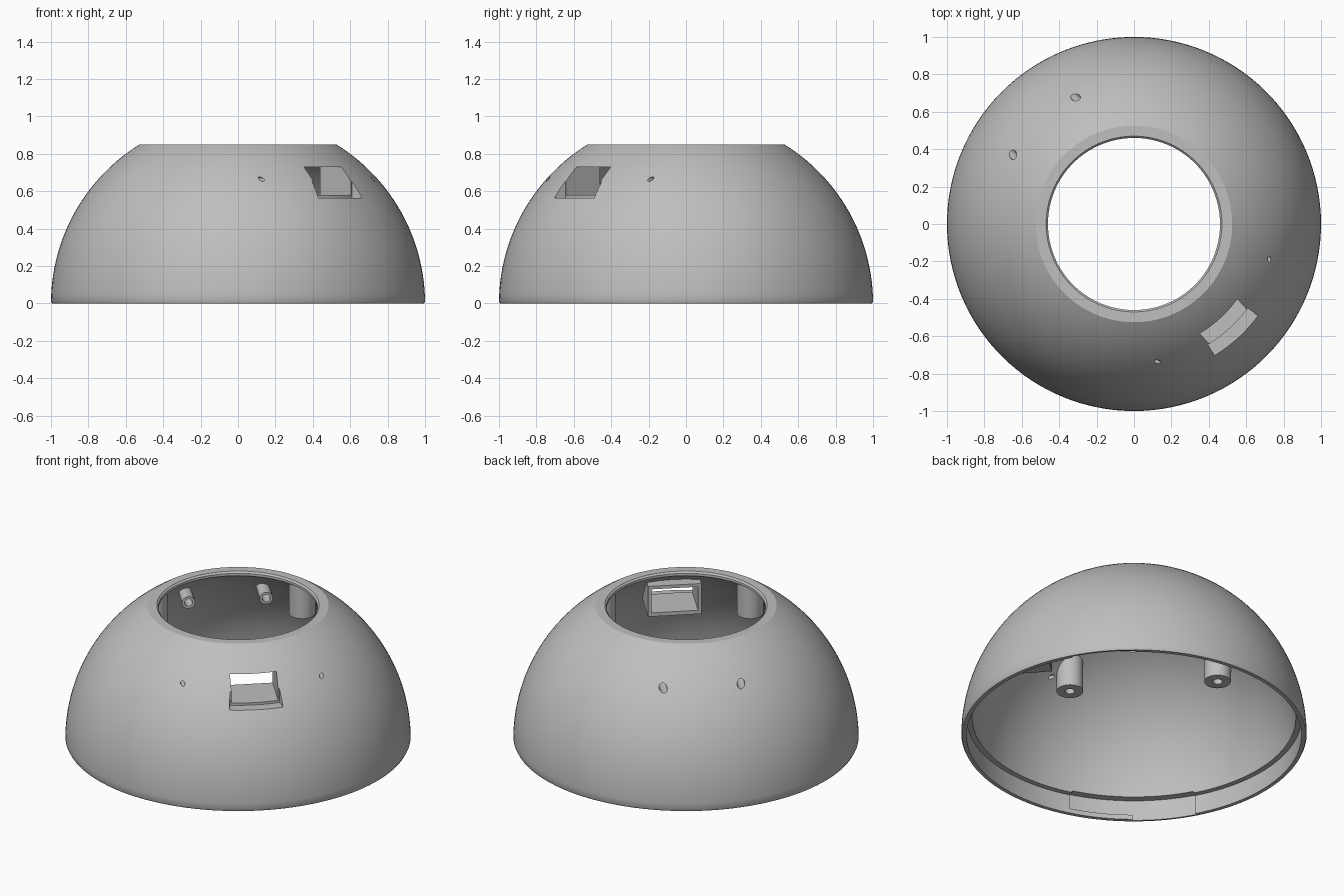
import bpy, bmesh
from math import sin, cos, asin, pi, radians, sqrt
from mathutils import Matrix, Vector

if "Cube" in bpy.data.objects:
    bpy.data.objects.remove(bpy.data.objects["Cube"])

grey = bpy.data.materials.new("plain_grey")
grey.use_nodes = True
grey.diffuse_color = (0.52, 0.52, 0.52, 1)
grey.node_tree.nodes["Principled BSDF"].inputs["Base Color"].default_value = grey.diffuse_color

INNER = 0.945     # inner dome radius
EMBED = 0.968     # fixtures end here, inside the wall
AXIS_Z = 0.665    # height of all sideways bores
Y_AXIS = Matrix.Rotation(pi / 2, 4, 'X')


def finish(bm, name):
    bmesh.ops.recalc_face_normals(bm, faces=bm.faces)
    mesh = bpy.data.meshes.new(name)
    bm.to_mesh(mesh)
    bm.free()
    mesh.materials.append(grey)
    ob = bpy.data.objects.new(name, mesh)
    bpy.context.collection.objects.link(ob)
    return ob


def lathe(name, profile, start=0, end=360, steps=128):
    """Sweep a closed (radius, z) profile around the z axis."""
    bm = bmesh.new()
    face = bm.faces.new([bm.verts.new((r * cos(radians(start)), r * sin(radians(start)), z))
                         for r, z in profile])
    full = end - start >= 360
    geom = [face] + list(face.edges) + list(face.verts)
    if full:
        edges = list(face.edges)
        bm.faces.remove(face)
        geom = edges + list(bm.verts)
    else:
        bmesh.ops.duplicate(bm, geom=[face])
    bmesh.ops.spin(bm, geom=[g for g in geom if not isinstance(g, bmesh.types.BMFace)],
                   cent=(0, 0, 0), axis=(0, 0, 1), angle=radians(end - start), steps=steps)
    bmesh.ops.remove_doubles(bm, verts=bm.verts, dist=1e-4)
    if not full:
        bmesh.ops.holes_fill(bm, edges=[e for e in bm.edges if e.is_boundary], sides=0)
    return finish(bm, name)


def sector(name, r0, r1, z0, z1, start, end):
    return lathe(name, [(r0, z0), (r1, z0), (r1, z1), (r0, z1)], start, end, 12)


def rod(name, radius, a, b, along_y=False, sides=32):
    """Cylinder from a to b along z, or along y."""
    bm = bmesh.new()
    a, b = Vector(a), Vector(b)
    bmesh.ops.create_cone(bm, cap_ends=True, segments=sides, radius1=radius,
                          radius2=radius, depth=(b - a).length)
    if along_y:
        bm.transform(Y_AXIS)
    bm.transform(Matrix.Translation((a + b) / 2))
    return finish(bm, name)


def block(name, lo, hi):
    bm = bmesh.new()
    bmesh.ops.create_cube(bm, size=1)
    for v in bm.verts:
        v.co = [l + (c + 0.5) * (h - l) for l, h, c in zip(lo, hi, v.co)]
    return finish(bm, name)


def fit_to_dome(ob, axis, middle, sign):
    """Slide the outer end of a fixture along one axis until it meets the wall."""
    for v in ob.data.vertices:
        if (v.co[axis] - middle) * sign > 0:
            rest = sum(c * c for i, c in enumerate(v.co) if i != axis)
            v.co[axis] = sign * sqrt(EMBED ** 2 - rest)


def cut(ob, cutter):
    mod = ob.modifiers.new("cut", 'BOOLEAN')
    mod.operation, mod.solver, mod.object = 'DIFFERENCE', 'EXACT', cutter
    bpy.context.view_layer.update()
    bpy.context.view_layer.objects.active = ob
    bpy.ops.object.modifier_apply(modifier=mod.name)


cutters, parts = [], []

# Dome shell: outer sphere, flat top ring, inner sphere and thinner bottom lip
a0, a1 = asin(0.012), asin(0.851)
b0, b1 = asin(0.46 / INNER), asin(0.12 / INNER)
n = 28
profile = [(0.994, 0)]
profile += [(cos(a0 + (a1 - a0) * i / n), sin(a0 + (a1 - a0) * i / n)) for i in range(n + 1)]
profile += [(0.47, 0.851), (0.46, 0.841)]
b0 = pi / 2 - b0
profile += [(INNER * cos(b0 + (b1 - b0) * i / n), INNER * sin(b0 + (b1 - b0) * i / n))
            for i in range(n + 1)]
profile += [(0.97, 0.12), (0.97, 0)]
shell = lathe("dome_shell", profile)
parts.append(shell)

# Window with a stepped rim, and the box frame behind it
window = block("window_cutter", (-0.136, -1.1, 0.58), (0.136, -0.4, 0.73))
rim = sector("window_rim_cutter", 0.757, 1.1, 0.565, 0.731, -101, -79)
frame = block("window_frame", (-0.156, -0.9, 0.556), (0.156, -0.5, 0.75))
fit_to_dome(frame, 1, -0.7, -1)
for target, tool in ((shell, window), (shell, rim), (frame, window), (frame, rim)):
    cut(target, tool)
cutters += [window, rim]
parts.append(frame)

for side, word in ((-1, "right"), (1, "left")):
    # Small sight holes beside the window
    hole = rod("sight_hole_cutter", 0.012, (side * 0.405, -0.9, AXIS_Z),
               (side * 0.405, -0.52, AXIS_Z), True, 20)
    cut(shell, hole)
    # Bored tubes on the back wall
    x = side * 0.227
    tube = rod("back_tube_" + word, 0.038, (x, 0.47, AXIS_Z), (x, 0.8, AXIS_Z), True)
    fit_to_dome(tube, 1, 0.6, 1)
    bore = rod("tube_bore_cutter", 0.023, (x, 0.4, AXIS_Z), (x, 1, AXIS_Z), True)
    cut(shell, bore)
    cut(tube, bore)
    parts.append(tube)
    cutters += [hole, bore]

# Four hanging screw posts with blind holes
for k in range(4):
    angle = pi / 4 + k * pi / 2
    x, y = 0.61 * cos(angle), 0.61 * sin(angle)
    post = rod("screw_post_%d" % (k + 1), 0.077, (x, y, 0.575), (x, y, 0.7))
    fit_to_dome(post, 2, 0.64, 1)
    pilot = rod("post_hole_cutter", 0.028, (x, y, 0.5), (x, y, 0.64))
    cut(post, pilot)
    parts.append(post)
    cutters.append(pilot)

# Twist-lock slots in the bottom lip: an open entry and a closed run
for turn in (0, 180):
    for z0, start, end in ((-0.05, 166, 188), (0.03, 187, 210)):
        slot = sector("lock_slot_cutter", 0.9, 0.982, z0, 0.13, start + turn, end + turn)
        cut(shell, slot)
        cutters.append(slot)

for tool in cutters:
    bpy.data.objects.remove(tool)

# Turn the window toward the front left corner and shade
bpy.ops.object.select_all(action='DESELECT')
for ob in parts:
    ob.data.transform(Matrix.Rotation(radians(42.5), 4, 'Z'))
    ob.select_set(True)
bpy.context.view_layer.objects.active = shell
bpy.ops.object.shade_smooth_by_angle(angle=radians(30))
